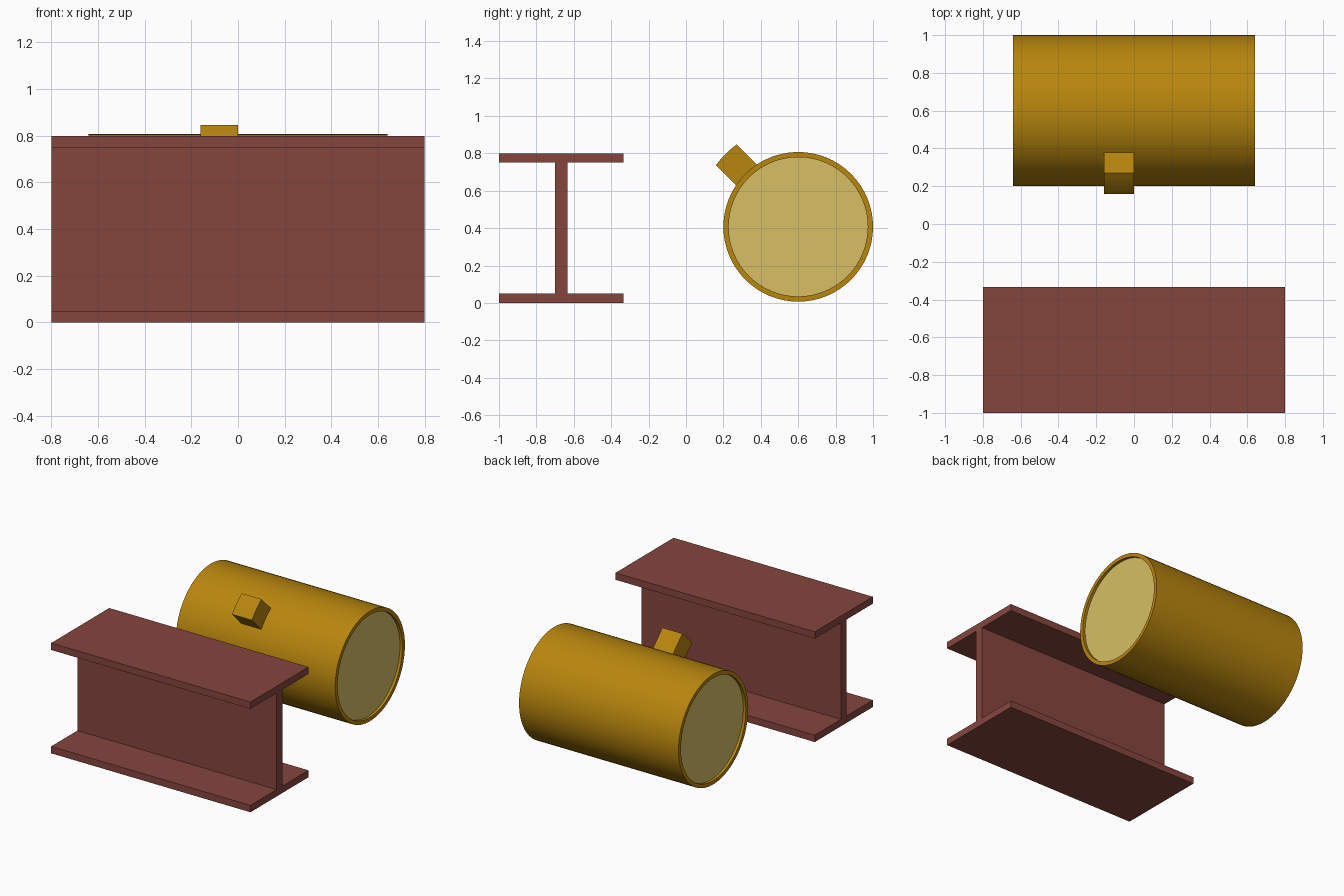
import bpy, math

if "Cube" in bpy.data.objects:
    bpy.data.objects.remove(bpy.data.objects["Cube"])

CY, CZ, R = 0.6, 0.407, 0.4      # drum axis and radius
SEG = 64


def material(name, rgb):
    m = bpy.data.materials.new(name)
    m.diffuse_color = (*rgb, 1)
    m.use_nodes = True
    m.node_tree.nodes["Principled BSDF"].inputs["Base Color"].default_value = m.diffuse_color
    return m


beam_red = material("beam_red", (0.235, 0.060, 0.048))
drum_gold = material("drum_gold", (0.479, 0.238, 0.004))
lid_cream = material("lid_cream", (0.68, 0.52, 0.13))


def add_mesh(name, verts, faces, mat, smooth=False):
    me = bpy.data.meshes.new(name)
    me.from_pydata(verts, [], faces)
    ob = bpy.data.objects.new(name, me)
    bpy.context.collection.objects.link(ob)
    me.materials.append(mat)
    bpy.context.view_layer.objects.active = ob
    bpy.ops.object.select_all(action='DESELECT')
    ob.select_set(True)
    # consistent outward normals
    bpy.ops.object.mode_set(mode='EDIT')
    bpy.ops.mesh.select_all(action='SELECT')
    bpy.ops.mesh.normals_make_consistent(inside=False)
    bpy.ops.object.mode_set(mode='OBJECT')
    if smooth:
        bpy.ops.object.shade_smooth_by_angle(angle=math.radians(30))
    return ob


def extrude_x(name, profile, x0, x1, mat, smooth=False):
    """Closed prism from a (y, z) profile between two x values."""
    n = len(profile)
    verts = [(x, y, z) for x in (x0, x1) for y, z in profile]
    faces = [(i, (i + 1) % n, n + (i + 1) % n, n + i) for i in range(n)]
    faces += [tuple(range(n))[::-1], tuple(range(n, 2 * n))]
    return add_mesh(name, verts, faces, mat, smooth)


def circle(r, n=SEG):
    return [(CY + r * math.cos(2 * math.pi * i / n),
             CZ + r * math.sin(2 * math.pi * i / n)) for i in range(n)]


# I-beam: half profile mirrored about the web
yc, half_w, half_web, t, h = -0.667, 0.333, 0.0325, 0.05, 0.8
half = [(half_w, 0), (half_w, t), (half_web, t),
        (half_web, h - t), (half_w, h - t), (half_w, h)]
outline = [(yc + y, z) for y, z in half] + [(yc - y, z) for y, z in reversed(half)]
extrude_x("i_beam", outline, -0.8, 0.8, beam_red)

# Drum shell: open tube with flat rims
rings = [(-0.64, R), (0.64, R), (0.64, 0.372), (-0.64, 0.372)]
verts = [(x, y, z) for x, r in rings for y, z in circle(r)]
faces = [(k * SEG + i, k * SEG + (i + 1) % SEG,
          (k + 1) % 4 * SEG + (i + 1) % SEG, (k + 1) % 4 * SEG + i)
         for k in range(4) for i in range(SEG)]
add_mesh("drum_shell", verts, faces, drum_gold, True)

# Recessed lids at both ends
for side, s in (("left", -1), ("right", 1)):
    a, b = sorted((s * 0.60, s * 0.62))
    extrude_x("drum_lid_" + side, circle(0.372), a, b, lid_cream, True)

# Filler plug leaning out at 45 degrees, outer face curved with the drum
d = math.sqrt(0.5)
hw, outer = 0.078, 0.55
local = [(hw, 0.375), (-hw, 0.375)]
for i in range(7):
    u = -hw + 2 * hw * i / 6
    local.append((u, math.sqrt(outer ** 2 - u ** 2)))
profile = [(CY - d * v + d * u, CZ + d * v + d * u) for u, v in local]
extrude_x("filler_plug", profile, -0.16, 0.0, drum_gold, True)
